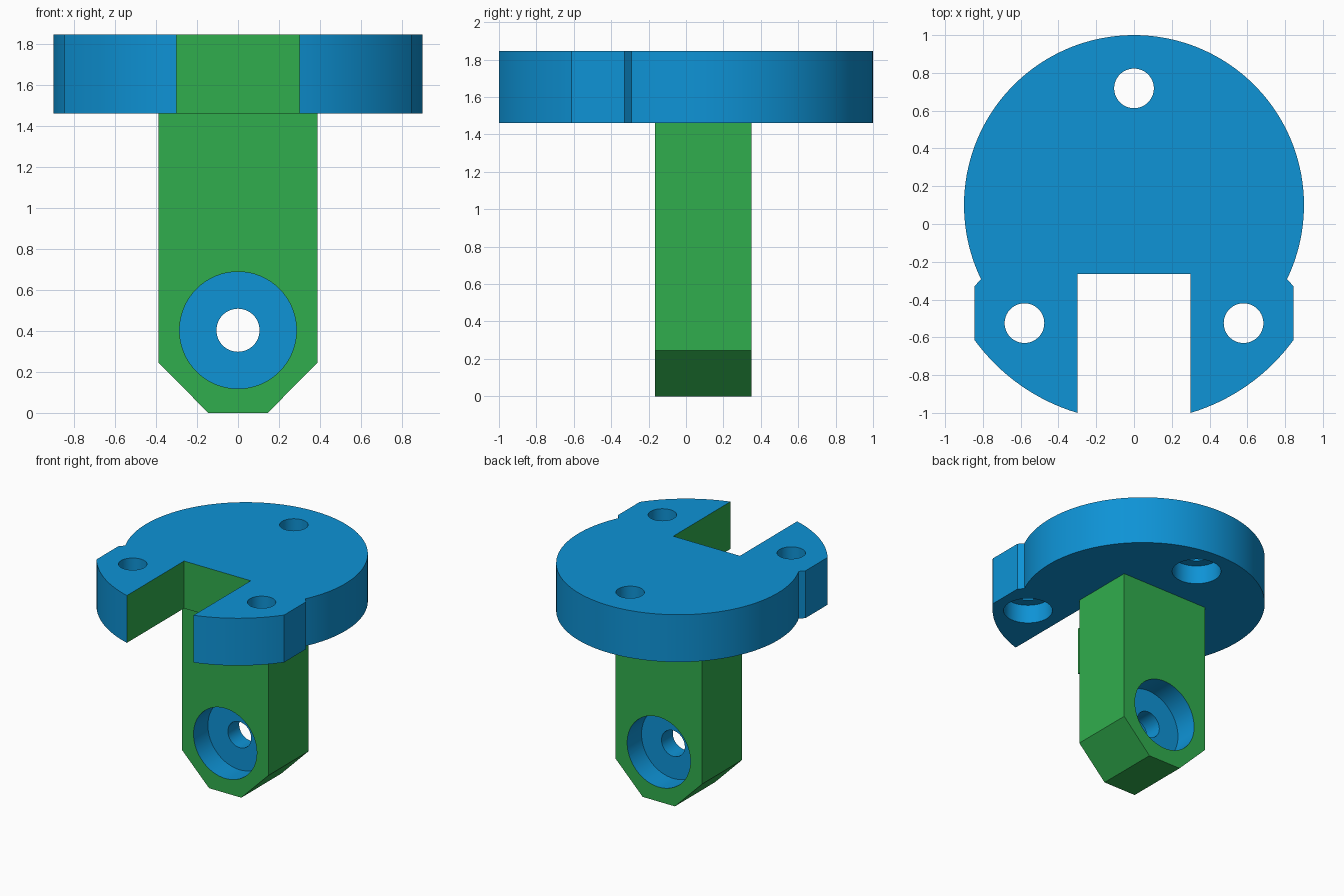
import bpy, bmesh, math
from mathutils import Matrix, Vector

if "Cube" in bpy.data.objects:
    bpy.data.objects.remove(bpy.data.objects["Cube"])


def material(name, colour):
    m = bpy.data.materials.new(name)
    m.diffuse_color = (*colour, 1)
    m.use_nodes = True
    m.node_tree.nodes["Principled BSDF"].inputs["Base Color"].default_value = m.diffuse_color
    return m


BLUE = material("blue", (0.0044, 0.292, 0.672))
GREEN = material("green", (0.03, 0.42, 0.075))


def prism(name, outline, direction):
    """Extrude a closed 3D outline along a direction."""
    bm = bmesh.new()
    face = bm.faces.new([bm.verts.new(p) for p in outline])
    ext = bmesh.ops.extrude_face_region(bm, geom=[face])
    moved = [v for v in ext["geom"] if isinstance(v, bmesh.types.BMVert)]
    bmesh.ops.translate(bm, verts=moved, vec=direction)
    bmesh.ops.recalc_face_normals(bm, faces=bm.faces)
    mesh = bpy.data.meshes.new(name)
    bm.to_mesh(mesh)
    bm.free()
    obj = bpy.data.objects.new(name, mesh)
    bpy.context.collection.objects.link(obj)
    return obj


def drill(obj, start, end, radius):
    """Cut a round hole from start to end."""
    start, end = Vector(start), Vector(end)
    axis = end - start
    turn = axis.to_track_quat("Z", "Y").to_matrix()
    ring = [start + turn @ Vector((radius * math.cos(a), radius * math.sin(a), 0))
            for a in (math.tau * i / 64 for i in range(64))]
    cutter = prism("hole_cutter", ring, axis)
    cutter.hide_render = True
    mod = obj.modifiers.new("hole", "BOOLEAN")
    mod.operation, mod.solver, mod.object = "DIFFERENCE", "EXACT", cutter
    bpy.context.view_layer.objects.active = obj
    bpy.ops.object.modifier_apply(modifier=mod.name)
    bpy.data.objects.remove(cutter)


def finish(obj, mats, rule):
    """Colour faces by a rule and smooth the round walls."""
    obj.data.materials.clear()
    for m in mats:
        obj.data.materials.append(m)
    for f in obj.data.polygons:
        pts = [obj.data.vertices[i].co for i in f.vertices]
        f.material_index = 1 if rule(f, pts) else 0
    bpy.ops.object.select_all(action="DESELECT")
    obj.select_set(True)
    bpy.context.view_layer.objects.active = obj
    bpy.ops.object.shade_smooth_by_angle(angle=math.radians(30))


def arc(cy, r, a0, a1, n):
    return [(r * math.cos(a0 + (a1 - a0) * i / n), cy + r * math.sin(a0 + (a1 - a0) * i / n))
            for i in range(n + 1)]


# Round flange with two ears and a slot at the front
Z0, Z1 = 1.46, 1.845
half = [(0.3, -0.265)]
half += arc(0, 1.044, math.atan2(-1.0, 0.3), math.atan2(-0.613, 0.845), 16)
half += [(0.845, -0.33)]
half += arc(0.1, 0.9, math.atan2(-0.392, 0.81), math.pi / 2, 48)
outline = half + [(-x, y) for x, y in reversed(half[:-1])]
flange = prism("flange", [(x, y, Z0) for x, y in outline], (0, 0, Z1 - Z0))

# Screw holes, counterbored from below
for x, y in ((0, 0.718), (-0.58, -0.525), (0.58, -0.525)):
    drill(flange, (x, y, Z0 - 0.1), (x, y, Z1 + 0.1), 0.105)
    drill(flange, (x, y, Z0 - 0.1), (x, y, Z0 + 0.15), 0.18)

# Slot walls are green
finish(flange, (BLUE, GREEN),
       lambda f, pts: abs(f.normal.z) < 0.5 and all(abs(p.x) < 0.302 and p.y < -0.26 for p in pts))

# Square post with a chamfered foot
Y0, Y1, BORE_Z = -0.165, 0.35, 0.403
side = [(0.145, 0), (0.388, 0.245), (0.388, Z0)]
side += [(-x, z) for x, z in reversed(side)]
post = prism("post", [(x, Y0, z) for x, z in side], (0, Y1 - Y0, 0))

# Cross bore, counterbored from the front and the back
drill(post, (0, Y0 - 0.1, BORE_Z), (0, Y1 + 0.1, BORE_Z), 0.105)
drill(post, (0, Y0 - 0.1, BORE_Z), (0, Y0 + 0.185, BORE_Z), 0.285)
drill(post, (0, Y1 + 0.1, BORE_Z), (0, Y1 - 0.185, BORE_Z), 0.285)

# Bore surfaces are blue
finish(post, (GREEN, BLUE),
       lambda f, pts: all(math.hypot(p.x, p.z - BORE_Z) < 0.29 for p in pts))
